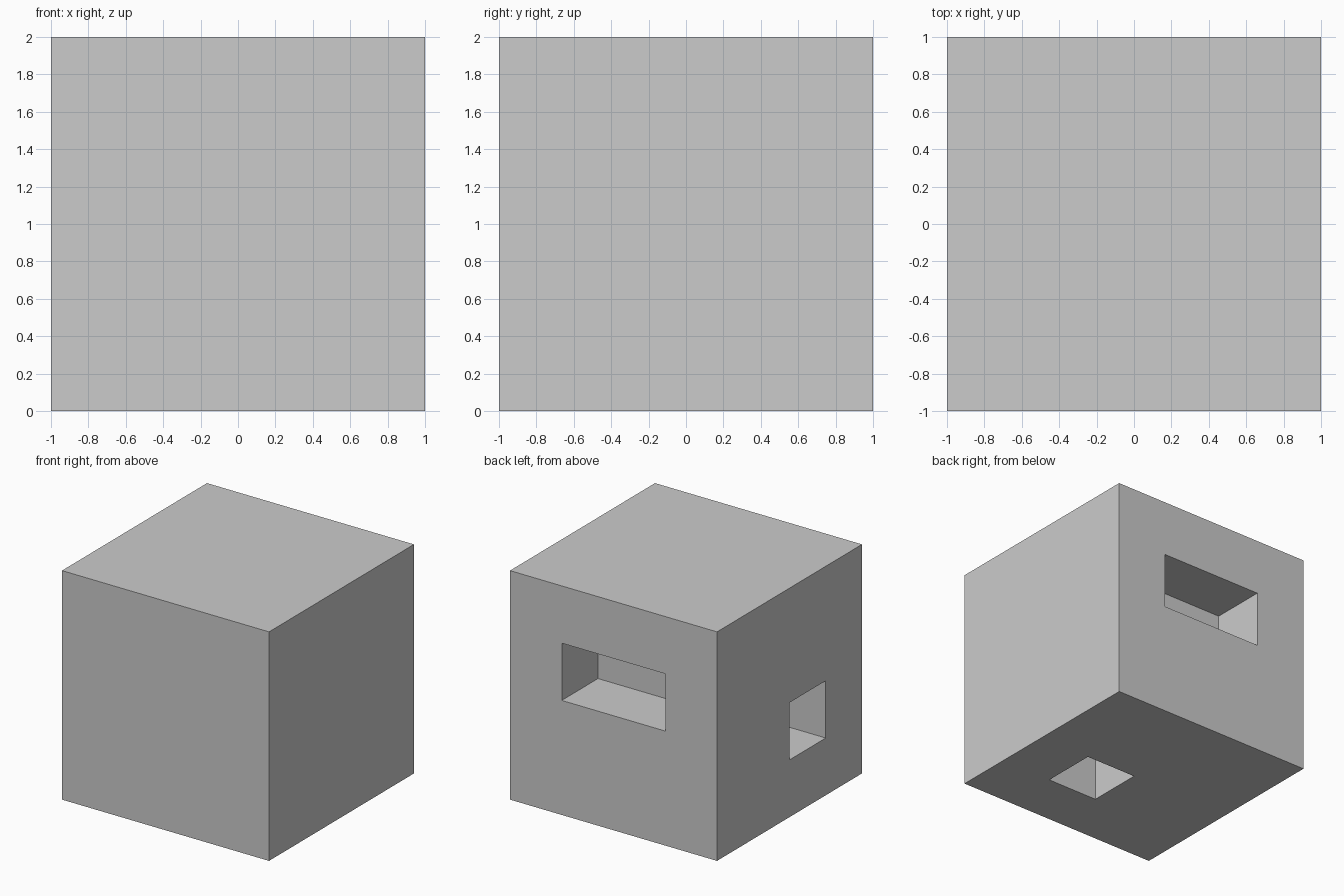
import bpy

if "Cube" in bpy.data.objects:
    bpy.data.objects.remove(bpy.data.objects["Cube"])


def box(name, lo, hi):
    """Axis-aligned box between two corners."""
    bpy.ops.mesh.primitive_cube_add(size=1, location=[(a + b) / 2 for a, b in zip(lo, hi)])
    ob = bpy.context.object
    ob.name = name
    ob.scale = [b - a for a, b in zip(lo, hi)]
    bpy.ops.object.transform_apply(location=True, rotation=False, scale=True)
    return ob


# Solid block
block = box("block", (-1, -1, 0), (1, 1, 2))

# Half-unit deep recesses; each cutter overshoots its open face
over = 0.2
recesses = {
    "back_slot": ((-0.5, 0.5, 1.0), (0.5, 1 + over, 1.5)),
    "left_recess": ((-1 - over, -0.5, 0.5), (-0.5, 0.0, 1.0)),
    "bottom_recess": ((0.0, -0.5, -over), (0.5, 0.0, 0.5)),
}
for name, (lo, hi) in recesses.items():
    cutter = box(name + "_cutter", lo, hi)
    cutter.hide_render = True
    cut = block.modifiers.new(name, 'BOOLEAN')
    cut.operation = 'DIFFERENCE'
    cut.solver = 'EXACT'
    cut.object = cutter
    bpy.context.view_layer.objects.active = block
    bpy.ops.object.modifier_apply(modifier=cut.name)
    bpy.data.objects.remove(cutter)
